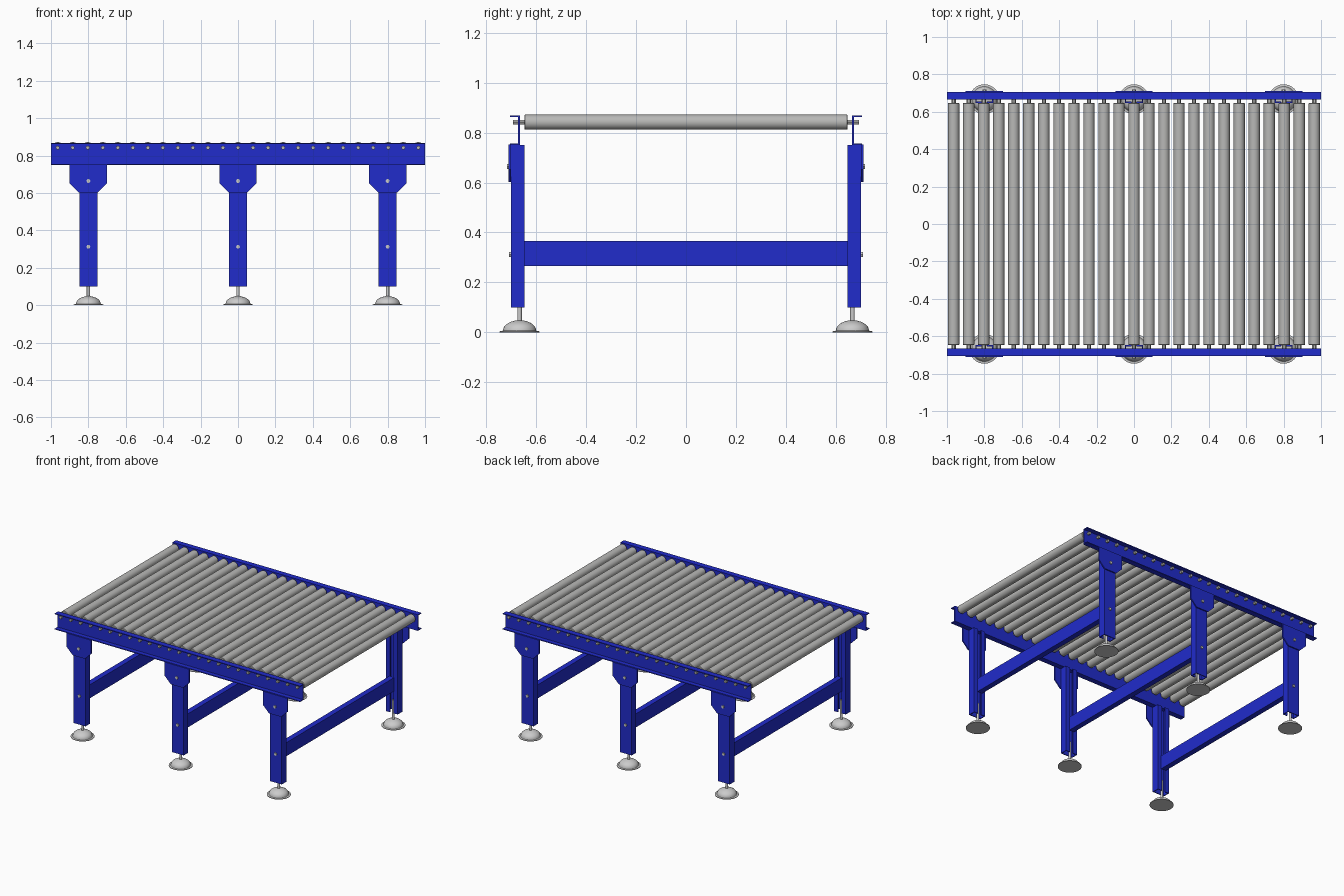
import bpy, bmesh, math
from mathutils import Vector

if "Cube" in bpy.data.objects:
    bpy.data.objects.remove(bpy.data.objects["Cube"])


def material(name, rgb):
    m = bpy.data.materials.new(name)
    m.diffuse_color = (*rgb, 1)
    m.use_nodes = True
    m.node_tree.nodes["Principled BSDF"].inputs["Base Color"].default_value = m.diffuse_color
    return m


BLUE = material("blue_paint", (0.015, 0.025, 0.60))
STEEL = material("roller_grey", (0.48, 0.48, 0.47))
LIGHT = material("foot_grey", (0.60, 0.60, 0.60))


def finish(name, bm, mat, smooth=False):
    bmesh.ops.recalc_face_normals(bm, faces=bm.faces)
    me = bpy.data.meshes.new(name)
    bm.to_mesh(me)
    bm.free()
    me.materials.append(mat)
    ob = bpy.data.objects.new(name, me)
    bpy.context.collection.objects.link(ob)
    if smooth:
        bpy.ops.object.select_all(action='DESELECT')
        ob.select_set(True)
        bpy.context.view_layer.objects.active = ob
        bpy.ops.object.shade_smooth_by_angle(angle=math.radians(35))
    return ob


def extrude(name, pts, vec, mat):
    """Closed outline of 3D points pushed along vec."""
    bm = bmesh.new()
    f = bm.faces.new([bm.verts.new(p) for p in pts])
    r = bmesh.ops.extrude_face_region(bm, geom=[f])
    vs = [v for v in r["geom"] if isinstance(v, bmesh.types.BMVert)]
    bmesh.ops.translate(bm, verts=vs, vec=Vector(vec))
    return finish(name, bm, mat)


def lathe(name, prof, origin, axis, mat, n=32, smooth=True):
    """Revolve (radius, height) points about an axis, capping both ends."""
    rot = Vector((0, 0, 1)).rotation_difference(Vector(axis))
    o = Vector(origin)
    bm = bmesh.new()
    rings = []
    for r, h in prof:
        ring = []
        for i in range(n):
            a = 2 * math.pi * i / n
            ring.append(bm.verts.new(o + rot @ Vector((r * math.cos(a), r * math.sin(a), h))))
        rings.append(ring)
    for a, b in zip(rings, rings[1:]):
        for i in range(n):
            j = (i + 1) % n
            bm.faces.new((a[i], a[j], b[j], b[i]))
    bm.faces.new(rings[0])
    bm.faces.new(rings[-1])
    return finish(name, bm, mat, smooth)


T = 0.006           # sheet thickness
ROLLER_Z = 0.842
LEG_X = (-0.8, 0.0, 0.8)

# Rollers with their shafts and hexagonal shaft ends
for i in range(25):
    x = -0.964 + i * 1.928 / 24
    lathe(f"roller_{i}", [(0.027, -0.648), (0.03, -0.645), (0.03, 0.645), (0.027, 0.648)],
          (x, 0, ROLLER_Z), (0, 1, 0), STEEL)
    for s, side in ((-1, "front"), (1, "back")):
        lathe(f"{side}_shaft_{i}", [(0.011, 0.64), (0.011, 0.693)],
              (x, 0, ROLLER_Z), (0, s, 0), STEEL, 6, False)

for s, side in ((-1, "front"), (1, "back")):
    # Side rail: channel open to the outside
    rail = [(0.666, 0.75), (0.706, 0.75), (0.706, 0.75 + T), (0.674, 0.75 + T),
            (0.674, 0.868 - T), (0.706, 0.868 - T), (0.706, 0.868), (0.666, 0.868)]
    extrude(f"{side}_rail", [(-1, s * y, z) for y, z in rail], (2, 0, 0), BLUE)

    for k, cx in enumerate(LEG_X):
        # Leg: lipped channel open to the inside
        half = [(0.048, 0.702), (0.048, 0.648), (0.014, 0.648), (0.014, 0.648 + T),
                (0.048 - T, 0.648 + T), (0.048 - T, 0.702 - T)]
        outline = half + [(-x, y) for x, y in reversed(half)]
        extrude(f"{side}_leg_{k}", [(cx + x, s * y, 0.1) for x, y in outline], (0, 0, 0.65), BLUE)

        # Bracket plate with tapered lower corners
        plate = [(-0.1, 0.752), (0.1, 0.752), (0.1, 0.652), (0.05, 0.602), (-0.05, 0.602), (-0.1, 0.652)]
        extrude(f"{side}_bracket_{k}", [(cx + x, s * 0.702, z) for x, z in plate], (0, s * 0.009, 0), BLUE)

        # Bolts
        for label, z, y in (("upper", 0.664, 0.718), ("lower", 0.312, 0.709)):
            lathe(f"{side}_{label}_bolt_{k}", [(0.011, 0.69), (0.011, y)],
                  (cx, 0, z), (0, s, 0), LIGHT, 6, False)

        # Levelling foot: thin rim, dome and threaded rod
        dome = [(0.066 * math.cos(a), 0.008 + 0.04 * math.sin(a))
                for a in [math.radians(12 * j) for j in range(7)]]
        lathe(f"{side}_foot_{k}", [(0.08, 0), (0.08, 0.004), (0.068, 0.006)] + dome + [(0.014, 0.048)],
              (cx, s * 0.667, 0), (0, 0, 1), LIGHT)
        lathe(f"{side}_foot_rod_{k}", [(0.009, 0.04), (0.009, 0.19)],
              (cx, s * 0.667, 0), (0, 0, 1), LIGHT, 16)

# Cross beams between leg pairs
for k, cx in enumerate(LEG_X):
    sec = [(-0.02, 0.265), (0.02, 0.265), (0.02, 0.365), (-0.02, 0.365)]
    extrude(f"cross_beam_{k}", [(cx + x, -0.65, z) for x, z in sec], (0, 1.3, 0), BLUE)
